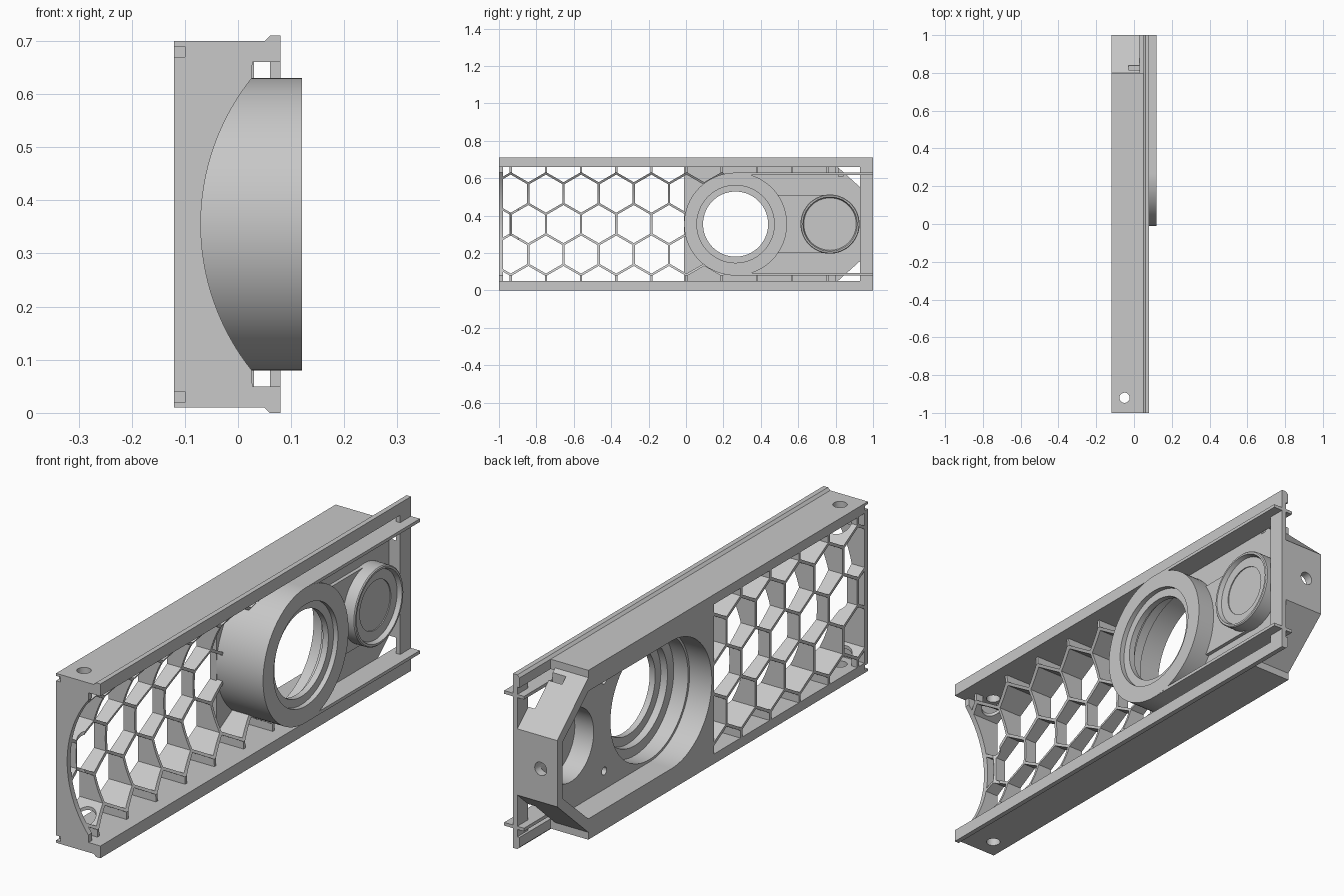
import bpy, bmesh
from math import pi, sin, cos, asin, sqrt

if "Cube" in bpy.data.objects:
    bpy.data.objects.remove(bpy.data.objects["Cube"])

grey = bpy.data.materials.new("plain_grey")
grey.use_nodes = True
grey.diffuse_color = (0.58, 0.58, 0.58, 1)
grey.node_tree.nodes["Principled BSDF"].inputs["Base Color"].default_value = (0.58, 0.58, 0.58, 1)

MID = 0.355                     # mid height
BIG, SMALL = 0.265, 0.77        # y of the two round openings
FLOOR = -0.02                   # depth of the rear pocket


def finish(name, bm):
    bmesh.ops.recalc_face_normals(bm, faces=bm.faces)
    mesh = bpy.data.meshes.new(name)
    bm.to_mesh(mesh)
    bm.free()
    mesh.materials.append(grey)
    ob = bpy.data.objects.new(name, mesh)
    bpy.context.collection.objects.link(ob)
    return ob


def prism(name, loops, axis, a, b):
    """Extrude 2D outlines from a to b; the outline uses the other two axes."""
    bm = bmesh.new()
    for pts in loops:
        rings = []
        for t in (a, b):
            co = {"x": lambda p: (t, p[0], p[1]),
                  "y": lambda p: (p[0], t, p[1]),
                  "z": lambda p: (p[0], p[1], t)}[axis]
            rings.append([bm.verts.new(co(p)) for p in pts])
        n = len(pts)
        for r in rings:
            bm.faces.new(r)
        for i in range(n):
            j = (i + 1) % n
            bm.faces.new((rings[0][i], rings[0][j], rings[1][j], rings[1][i]))
    return finish(name, bm)


def lathe(name, profile, y, n=80):
    """Turn a closed (radius, x) profile about an axis along x."""
    bm = bmesh.new()
    rows = []
    for i in range(n):
        c, s = cos(2 * pi * i / n), sin(2 * pi * i / n)
        rows.append([bm.verts.new((x, y + r * c, MID + r * s)) for r, x in profile])
    m = len(profile)
    for i in range(n):
        p, q = rows[i], rows[(i + 1) % n]
        for k in range(m):
            l = (k + 1) % m
            bm.faces.new((p[k], p[l], q[l], q[k]))
    return finish(name, bm)


def arc(cx, cy, r, a0, a1, n):
    return [(cx + r * cos(a0 + (a1 - a0) * i / n), cy + r * sin(a0 + (a1 - a0) * i / n))
            for i in range(n + 1)]


def circle(cx, cy, r, n=48):
    return arc(cx, cy, r, 0, 2 * pi, n)[:-1]


def rect(a0, a1, b0, b1):
    return [(a0, b0), (a1, b0), (a1, b1), (a0, b1)]


def flip(pts):
    return [(p, 2 * MID - q) for p, q in pts]


def cut(ob, *cutters):
    for c in cutters:
        mod = ob.modifiers.new("cut", "BOOLEAN")
        mod.operation, mod.solver, mod.object = "DIFFERENCE", "EXACT", c
        bpy.context.view_layer.update()
        dg = bpy.context.evaluated_depsgraph_get()
        new = bpy.data.meshes.new_from_object(ob.evaluated_get(dg))
        ob.modifiers.clear()
        old, ob.data = ob.data, new
        bpy.data.meshes.remove(old)
        bpy.data.objects.remove(c)


def screw_cutter(r, z0, z1):
    return prism("screw_cutter", [circle(-0.05, -0.92, r, 32)], "z", z0, z1)


# Long top and bottom rails with a bevelled lip
rail = [(-0.12, 0.66), (-0.12, 0.70), (0.05, 0.70), (0.06, 0.71), (0.08, 0.71), (0.08, 0.66)]
lip = [(0.05, 0.66), (0.05, 0.70), (0.06, 0.71), (0.08, 0.71), (0.08, 0.66)]
for side, shape in (("top", lambda p: p), ("bottom", flip)):
    ob = prism(side + "_rail", [shape(rail)], "y", -1, 0.8)
    cut(ob, screw_cutter(0.027, -0.1, 0.9),
        prism("notch", [rect(-0.13, -0.10, 0.67, 0.69) if side == "top"
                        else rect(-0.13, -0.10, 0.02, 0.04)], "y", -1.1, -0.98))
    prism(side + "_lip", [shape(lip)], "y", 0.8, 1)
    # thin ledge continuing the big ring's tangent to the end
    prism(side + "_ledge", [shape(rect(BIG, 1, 0.617, 0.63))], "x", 0.03, 0.1195)

# End post
prism("end_post", [rect(0.93, 1, 0.05, 0.66)], "x", 0.06, 0.08)

# Scooped cross-section shared by end wall and honeycomb
R = 0.442
half = asin(0.275 / R)
scoop = [(-0.12, 0.05), (0.027, 0.05)]
scoop += arc(0.372, MID, R, pi + half, pi - half, 32)
scoop += [(0.027, 0.66), (-0.12, 0.66)]
prism("end_wall", [scoop], "y", -1, -0.978)

# Honeycomb grille
PITCH = 0.188
ROW = PITCH * sqrt(3) / 2
cells = []
for row in range(-2, 3):
    for col in range(-2, 10):
        y = -0.749 + (col + (0.5 if row % 2 == 0 else 0)) * PITCH
        hr = (PITCH - 0.012) / sqrt(3)
        cells.append([(y + hr * cos(pi / 6 + k * pi / 3),
                       MID + row * ROW + hr * sin(pi / 6 + k * pi / 3)) for k in range(6)])


def stadium(r, end):
    return arc(BIG, MID, r, pi / 2, 3 * pi / 2, 40) + end


grille = prism("honeycomb_grille", [scoop], "y", -0.978, 0.8)
cut(grille, prism("cells", cells, "x", -0.2, 0.2),
    prism("room", [stadium(0.27, [(0.9, MID - 0.27), (0.9, MID + 0.27)])], "x", -0.2, 0.2),
    screw_cutter(0.027, -0.1, 0.9),
    screw_cutter(0.045, 0.0, 0.2), screw_cutter(0.045, 0.51, 0.71))

# Speaker housing: pocket open at the back, tapered at the end
pocket_end = [(0.80, MID - 0.26), (0.965, 0.24), (0.965, 0.47), (0.80, MID + 0.26)]


def pocket():
    return prism("pocket", [stadium(0.26, pocket_end)], "x", -0.2, FLOOR)


def bore(y, r):
    return prism("bore", [circle(y, MID, r, 80)], "x", -0.2, 0.2)


back = prism("back_sheet", [rect(-0.01, 0.8, 0.045, 0.665)], "x", -0.12, -0.09)
cut(back, pocket())

shell = prism("speaker_housing",
              [stadium(0.275, [(0.8, MID - 0.275), (0.8, MID + 0.275)])], "x", -0.12, 0.03)
cut(shell, pocket(), bore(BIG, 0.25), bore(SMALL, 0.147),
    prism("blind_holes", [circle(0.555, MID + s * 0.185, 0.016, 16) for s in (-1, 1)],
          "x", -0.1, 0.015))

wedge = prism("tapered_end", [[(0.8, 0.04), (1, 0.22), (1, 0.49), (0.8, 0.67)]],
              "x", -0.12, 0.03)
cut(wedge, pocket(), bore(SMALL, 0.147),
    prism("end_hole", [circle(-0.045, MID, 0.027, 24)], "y", 0.9, 1.1),
    prism("slot", [rect(-0.03, 0.04, 0.815, 0.84)], "z", 0.61, 0.8))
prism("post_bridge", [[(0.93, 0.157), (1, 0.22), (1, 0.49), (0.93, 0.553)]], "x", 0.03, 0.06)

# Big ring with stepped bore
lathe("big_ring", [(0.275, 0.03), (0.275, 0.12), (0.207, 0.12), (0.207, 0.10), (0.174, 0.10),
                   (0.174, 0.075), (0.21, 0.075), (0.21, 0.045), (0.25, 0.045),
                   (0.25, 0.03)], BIG)

# Small round speaker cup, its recessed disc and raised base
lathe("small_cup", [(0.158, 0.025), (0.158, 0.094), (0.154, 0.098), (0.146, 0.098),
                    (0.14, 0.08), (0.10, 0.08), (0.10, 0.065), (0.147, 0.065),
                    (0.147, 0.025)], SMALL)
prism("small_cup_disc", [circle(SMALL, MID, 0.102)], "x", 0.064, 0.076)
base = prism("cup_base", [rect(0.45, SMALL, MID - 0.155, MID + 0.155)], "x", 0.028, 0.045)
cut(base, bore(BIG, 0.26), bore(SMALL, 0.15))

# Smooth round faces, crisp edges
bpy.ops.object.select_all(action="DESELECT")
for ob in bpy.context.collection.objects:
    if ob.type == "MESH":
        ob.select_set(True)
        bpy.context.view_layer.objects.active = ob
bpy.ops.object.shade_smooth_by_angle(angle=pi / 6)
